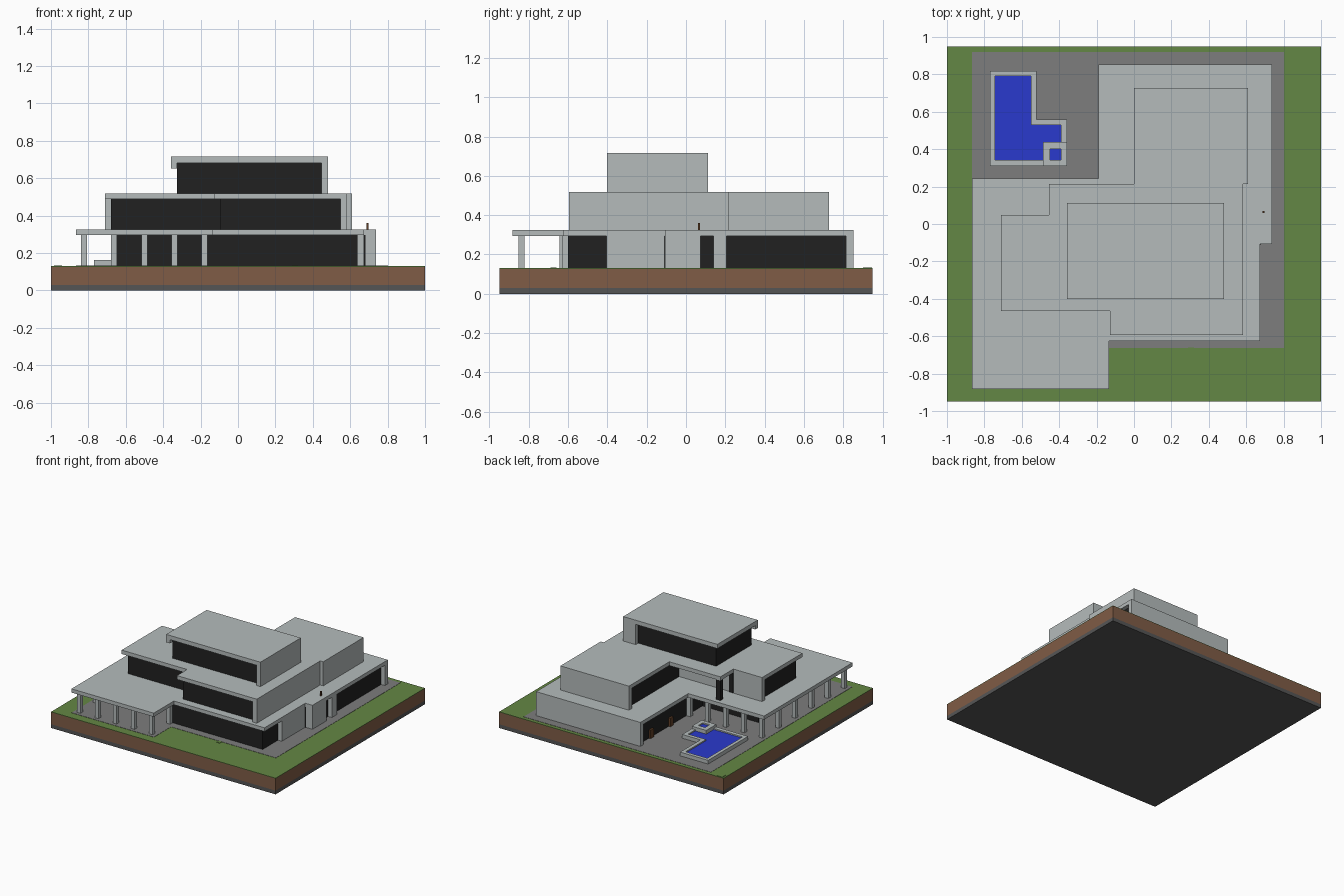
import bpy, bmesh


def material(name, rgb):
    m = bpy.data.materials.new(name)
    m.diffuse_color = (*rgb, 1)
    return m


CONCRETE = material("pale_concrete", (0.46, 0.50, 0.50))
GLASS = material("dark_glass", (0.015, 0.015, 0.015))
GRASS = material("grass_green", (0.127, 0.242, 0.058))
PAVING = material("paving_grey", (0.205, 0.205, 0.205))
DIRT = material("dirt_brown", (0.216, 0.107, 0.061))
STONE = material("stone_grey", (0.091, 0.091, 0.091))
WATER = material("pool_blue", (0.023, 0.042, 0.61))
WOOD = material("wood_brown", (0.12, 0.05, 0.02))


def prism(name, pts, z0, z1, mat):
    """Upright solid on a plan outline."""
    bm = bmesh.new()
    base = bm.faces.new([bm.verts.new((x, y, z0)) for x, y in pts])
    top = bmesh.ops.extrude_face_region(bm, geom=[base])["geom"]
    verts = [v for v in top if isinstance(v, bmesh.types.BMVert)]
    bmesh.ops.translate(bm, verts=verts, vec=(0, 0, z1 - z0))
    bmesh.ops.recalc_face_normals(bm, faces=bm.faces)
    me = bpy.data.meshes.new(name)
    bm.to_mesh(me)
    bm.free()
    me.materials.append(mat)
    ob = bpy.data.objects.new(name, me)
    bpy.context.collection.objects.link(ob)
    return ob


def box(name, x0, x1, y0, y1, z0, z1, mat):
    return prism(name, [(x0, y0), (x1, y0), (x1, y1), (x0, y1)], z0, z1, mat)


G, R1B, R1, R2B, R2, R3B, R3 = 0.132, 0.295, 0.325, 0.488, 0.519, 0.682, 0.716

# Ground block in layers
box("stone_layer", -1, 1, -0.95, 0.95, 0, 0.03, STONE)
box("dirt_layer", -1, 1, -0.95, 0.95, 0.03, 0.126, DIRT)
box("lawn", -1, 1, -0.95, 0.95, 0.126, 0.13, GRASS)
prism("paving", [(-0.866, -0.88), (-0.133, -0.88), (-0.133, -0.663), (0.802, -0.663),
                 (0.802, 0.92), (-0.866, 0.92)], 0.128, G, PAVING)

# Ground floor: glazed body, roof slab, flush walls
prism("ground_floor_glass", [(-0.66, -0.43), (-0.165, -0.43), (-0.165, -0.60), (0.64, -0.60),
                             (0.64, -0.12), (0.705, -0.10), (0.705, 0.83), (-0.16, 0.83),
                             (-0.16, 0.02), (-0.66, 0.02)], G, R1B, GLASS)
prism("ground_floor_roof", [(-0.866, -0.882), (-0.133, -0.882), (-0.133, -0.626),
                            (0.674, -0.626), (0.674, -0.107), (0.738, -0.107),
                            (0.738, 0.852), (-0.19, 0.852), (-0.19, 0.243),
                            (-0.866, 0.243)], R1B, R1, CONCRETE)
box("ground_wall_right_front", 0.60, 0.674, -0.405, -0.10, G, R1B, CONCRETE)
box("ground_wall_right_middle", 0.64, 0.738, -0.107, 0.075, G, R1B, CONCRETE)
box("ground_wall_right_pier", 0.68, 0.738, 0.14, 0.205, G, R1B, CONCRETE)
box("ground_wall_back", -0.19, 0.738, 0.815, 0.852, G, R1B, CONCRETE)

# Porch columns: front row, back row, left row
w = 0.016
xs = [-0.823 + i * 0.161 for i in range(5)]
ys = [-0.837 + i * 0.209 for i in range(6)]
spots = [(x, ys[0]) for x in xs] + [(x, ys[-1]) for x in xs] + [(xs[0], y) for y in ys[1:-1]]
spots.append((xs[-1], -0.615))
for x, y in spots:
    box("porch_column", x - w, x + w, y - w, y + w, G, R1B, CONCRETE)

# Middle floor
prism("middle_floor_glass", [(-0.68, -0.43), (-0.096, -0.43), (-0.096, -0.56), (0.56, -0.56),
                             (0.56, 0.70), (0.033, 0.70), (0.033, 0.03), (-0.68, 0.03)],
      R1, R2B, GLASS)
prism("middle_floor_roof", [(-0.711, -0.465), (-0.128, -0.465), (-0.128, -0.594),
                            (0.583, -0.594), (0.583, 0.213), (0.61, 0.213), (0.61, 0.727),
                            (0.0, 0.727), (0.0, 0.213), (-0.455, 0.213), (-0.455, 0.048),
                            (-0.711, 0.048)], R2B, R2, CONCRETE)
box("middle_wall_right", 0.547, 0.583, -0.594, 0.22, R1, R2B, CONCRETE)
box("middle_wall_right_back", 0.54, 0.61, 0.213, 0.727, R1, R2B, CONCRETE)
box("middle_wall_back", 0.0, 0.61, 0.69, 0.727, R1, R2B, CONCRETE)
box("middle_wall_left_wing", -0.711, -0.455, 0.012, 0.048, R1, R2B, CONCRETE)
box("balcony_wall", -0.42, 0.033, 0.02, 0.04, R1, R2B, CONCRETE)
for y in (0.03, 0.19):
    box("balcony_post", -0.452, -0.415, y - 0.018, y + 0.018, R1, R2B, GLASS)

# Top floor
box("top_floor_glass", -0.325, 0.46, -0.367, 0.08, R2, R3B, GLASS)
box("top_floor_roof", -0.358, 0.481, -0.402, 0.112, R3B, R3, CONCRETE)
box("top_wall_right", 0.447, 0.481, -0.402, 0.112, R2, R3B, CONCRETE)
box("top_wall_return", 0.37, 0.481, 0.078, 0.112, R2, R3B, CONCRETE)
box("top_roof_lip", -0.358, -0.325, -0.402, -0.37, 0.652, R3B, CONCRETE)

# Pool: rim strips, water, raised tub
for x0, x1, y0, y1 in [(-0.77, -0.743, 0.31, 0.818), (-0.743, -0.52, 0.79, 0.818),
                       (-0.55, -0.52, 0.53, 0.79), (-0.52, -0.358, 0.53, 0.56),
                       (-0.39, -0.358, 0.438, 0.53), (-0.743, -0.487, 0.31, 0.342)]:
    box("pool_rim", x0, x1, y0, y1, G, 0.162, CONCRETE)
prism("pool_water", [(-0.75, 0.335), (-0.48, 0.335), (-0.48, 0.43), (-0.385, 0.43),
                     (-0.385, 0.535), (-0.545, 0.535), (-0.545, 0.795), (-0.75, 0.795)],
      G, 0.152, WATER)
for x0, x1, y0, y1 in [(-0.487, -0.45, 0.31, 0.438), (-0.39, -0.358, 0.31, 0.438),
                       (-0.45, -0.39, 0.31, 0.342), (-0.45, -0.39, 0.40, 0.438)]:
    box("tub_rim", x0, x1, y0, y1, G, 0.182, CONCRETE)
box("tub_water", -0.455, -0.385, 0.335, 0.405, G, 0.172, WATER)

# Small details: patio doors, roof post, lawn hatch, corner rubble
for y in (0.43, 0.68):
    box("patio_door", -0.175, -0.158, y - 0.02, y + 0.02, G, 0.2, WOOD)
box("roof_post", 0.688, 0.698, 0.06, 0.07, R1, 0.36, WOOD)
box("lawn_hatch", 0.29, 0.32, -0.69, -0.66, 0.126, 0.133, GRASS)
box("corner_rubble", -0.985, -0.94, 0.9, 0.945, 0.126, 0.133, GRASS)
